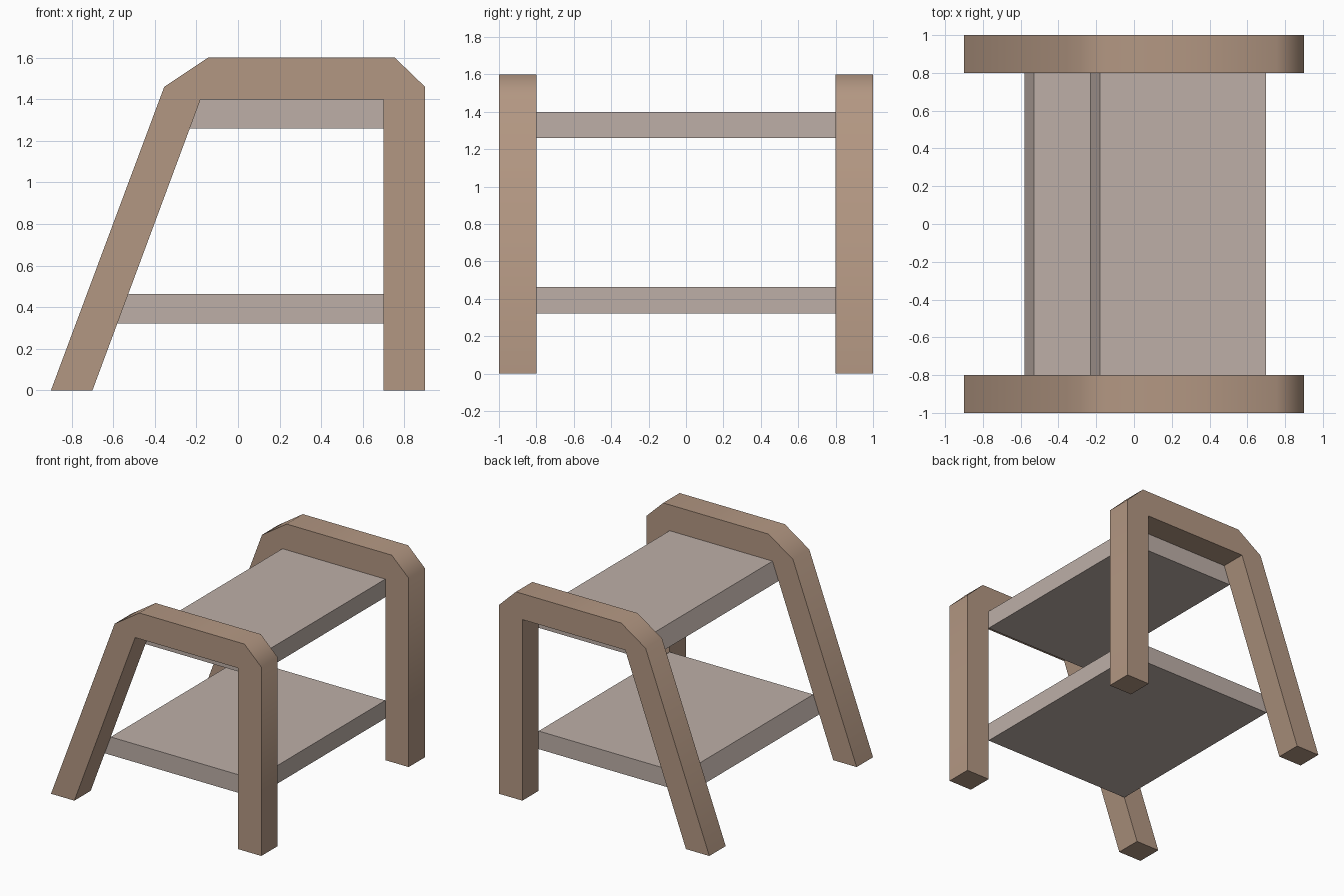
import bpy
import bmesh
import math

cube = bpy.data.objects.get("Cube")
if cube:
    bpy.data.objects.remove(cube, do_unlink=True)


def make_material(name, rgb):
    mat = bpy.data.materials.new(name)
    mat.use_nodes = True
    colour = (*rgb, 1.0)
    mat.diffuse_color = colour
    mat.node_tree.nodes["Principled BSDF"].inputs["Base Color"].default_value = colour
    return mat


def extrude_profile(name, profile, y_front, y_back, mat):
    """Extrude an x-z outline along y."""
    bm = bmesh.new()
    face = bm.faces.new([bm.verts.new((x, y_front, z)) for x, z in profile])
    ext = bmesh.ops.extrude_face_region(bm, geom=[face])
    moved = [v for v in ext["geom"] if isinstance(v, bmesh.types.BMVert)]
    bmesh.ops.translate(bm, verts=moved, vec=(0, y_back - y_front, 0))
    bmesh.ops.recalc_face_normals(bm, faces=bm.faces)
    mesh = bpy.data.meshes.new(name)
    bm.to_mesh(mesh)
    bm.free()
    mesh.materials.append(mat)
    obj = bpy.data.objects.new(name, mesh)
    bpy.context.collection.objects.link(obj)
    return obj


def slope_x(z):
    """Inner edge of the slanted leg at height z."""
    return -0.7 + 0.52 * z / 1.4


wood = make_material("brown wood", (0.45, 0.31, 0.225))
shelf_mat = make_material("pale taupe", (0.51, 0.43, 0.39))

# Side frames: slanted leg, top rail and upright leg in one outline
frame_outline = [
    (-0.9, 0), (-0.7, 0), (slope_x(1.4), 1.4), (0.7, 1.4), (0.7, 0),
    (0.9, 0), (0.9, 1.46), (0.755, 1.6), (-0.145, 1.6), (-0.355, 1.46),
]
for name, y in (("front_frame", -1.0), ("back_frame", 0.8)):
    frame = extrude_profile(name, frame_outline, y, y + 0.2, wood)
    bpy.ops.object.select_all(action="DESELECT")
    frame.select_set(True)
    bpy.context.view_layer.objects.active = frame
    bpy.ops.object.shade_smooth_by_angle(angle=math.radians(50))

# Shelves between the frames, with ends following the slanted legs
for name, bottom, top in (("lower_shelf", 0.322, 0.462), ("upper_shelf", 1.26, 1.4)):
    outline = [(slope_x(bottom), bottom), (0.7, bottom), (0.7, top), (slope_x(top), top)]
    extrude_profile(name, outline, -0.8, 0.8, shelf_mat)
